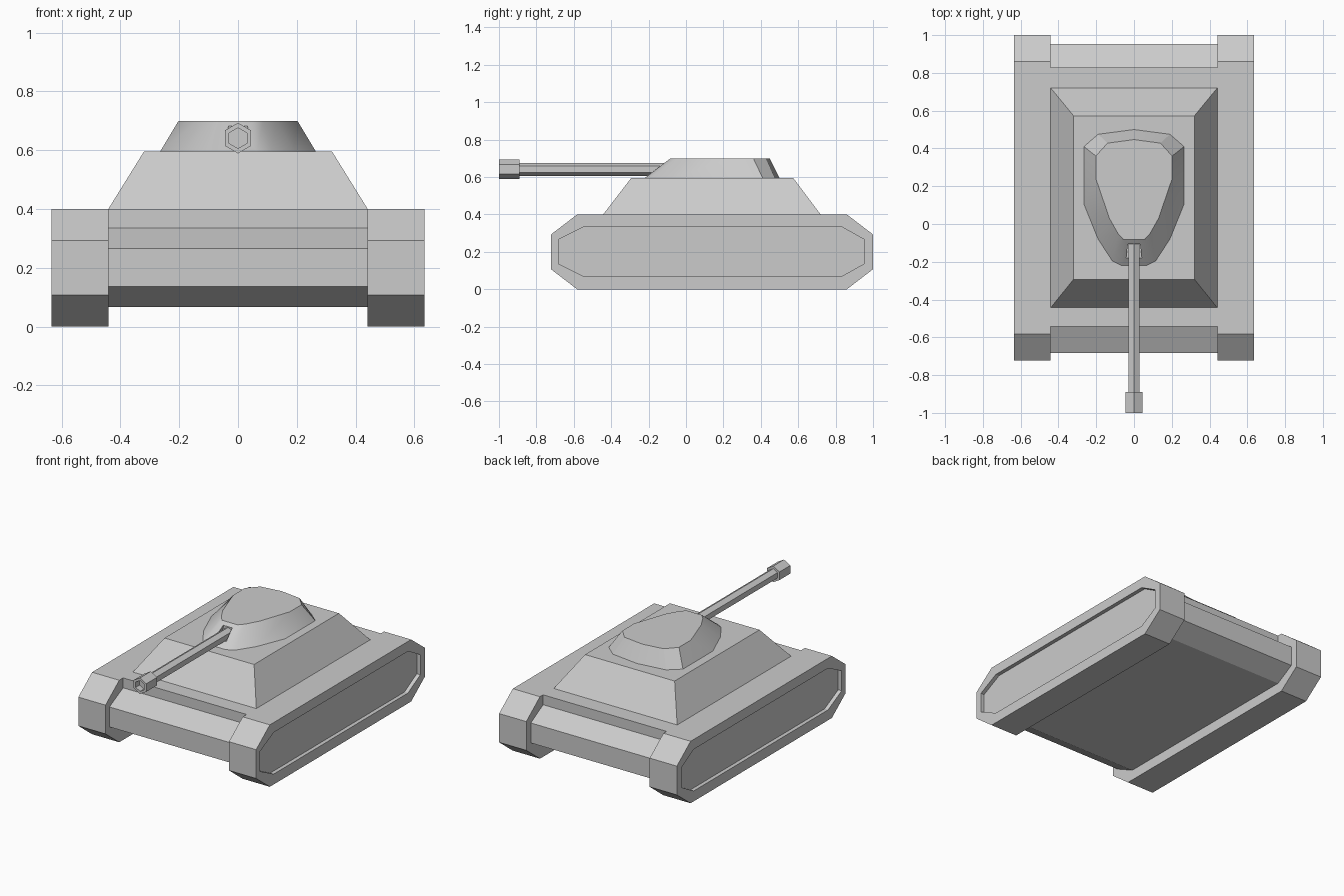
import bpy, bmesh
from math import radians, sin, cos, pi

default_cube = bpy.data.objects.get("Cube")
if default_cube:
    bpy.data.objects.remove(default_cube, do_unlink=True)

GREY = (0.6, 0.6, 0.6, 1.0)
armour = bpy.data.materials.new("armour_grey")
armour.use_nodes = True
armour.diffuse_color = GREY
for node in armour.node_tree.nodes:
    if node.type == 'BSDF_PRINCIPLED':
        node.inputs["Base Color"].default_value = GREY


def loft(name, rings):
    """Skin a list of equal-length point rings and cap both ends."""
    bm = bmesh.new()
    loops = [[bm.verts.new(point) for point in ring] for ring in rings]
    for lower, upper in zip(loops, loops[1:]):
        for i in range(len(lower)):
            j = (i + 1) % len(lower)
            bm.faces.new((lower[i], lower[j], upper[j], upper[i]))
    bm.faces.new(loops[0])
    bm.faces.new(loops[-1])
    bmesh.ops.recalc_face_normals(bm, faces=bm.faces[:])
    mesh = bpy.data.meshes.new(name)
    bm.to_mesh(mesh)
    bm.free()
    mesh.materials.append(armour)
    obj = bpy.data.objects.new(name, mesh)
    bpy.context.collection.objects.link(obj)
    return obj


def side_ring(x, profile):
    return [(x, y, z) for y, z in profile]


def chamfered(front, back, bottom, top, run_front, run_back, rise):
    """Eight-sided side profile with cut corners."""
    return [(front, bottom + rise), (front, top - rise),
            (front + run_front, top), (back - run_back, top),
            (back, top - rise), (back, bottom + rise),
            (back - run_back, bottom), (front + run_front, bottom)]


def rectangle(half_width, front, back, z):
    return [(-half_width, front, z), (half_width, front, z),
            (half_width, back, z), (-half_width, back, z)]


def hexagon(y, radius, z=0.641):
    return [(radius * sin(i * pi / 3), y, z + radius * cos(i * pi / 3)) for i in range(6)]


def mirrored_outline(half, tail, z):
    """Outline from the right half, front to back, closed by a rear centre point."""
    right = [(x, y, z) for x, y in half]
    left = [(-x, y, z) for x, y in reversed(half)]
    return right + [(0, tail, z)] + left


# Tracks with a recessed outer panel
INNER, OUTER, PANEL = 0.441, 0.635, 0.61
belt = chamfered(-0.722, 1.0, 0, 0.4, 0.14, 0.14, 0.107)
panel = chamfered(-0.682, 0.953, 0.067, 0.336, 0.14, 0.125, 0.07)
for side, label in ((1, "left"), (-1, "right")):
    loft(label + "_track", [side_ring(side * INNER, belt), side_ring(side * OUTER, belt),
                            side_ring(side * OUTER, panel), side_ring(side * PANEL, panel)])

# Hull with a raised deck flush with the tracks
hull_profile = panel[:3] + [(panel[2][0], 0.4), (panel[3][0], 0.4)] + panel[3:]
loft("hull", [side_ring(-INNER, hull_profile), side_ring(INNER, hull_profile)])

# Sloped superstructure
loft("superstructure", [rectangle(INNER, -0.443, 0.72, 0.4),
                        rectangle(0.32, -0.293, 0.573, 0.595)])

# Turret
base = [(0.065, -0.22), (0.115, -0.195), (0.19, -0.08),
        (0.265, 0.105), (0.265, 0.41), (0.19, 0.475)]
roof = [(0.055, -0.083), (0.085, -0.05), (0.13, 0.03),
        (0.202, 0.24), (0.202, 0.36), (0.14, 0.428)]
turret = loft("turret", [mirrored_outline(base, 0.5, 0.595),
                         mirrored_outline(roof, 0.447, 0.7)])

# Gun slot cut in the turret face
cutter = loft("slot_cutter", [
    [(-0.042, y, 0.625), (0.042, y, 0.625), (0.032, y, 0.683), (-0.032, y, 0.683)]
    for y in (-0.3, -0.1)])
cutter.hide_render = True
cutter.hide_set(True)
cutter.display_type = 'WIRE'
slot = turret.modifiers.new("gun_slot", 'BOOLEAN')
slot.operation = 'DIFFERENCE'
slot.solver = 'EXACT'
slot.object = cutter
bpy.context.view_layer.objects.active = turret
turret.select_set(True)
bpy.ops.object.modifier_apply(modifier=slot.name)
bpy.data.objects.remove(cutter, do_unlink=True)
bpy.ops.object.shade_smooth_by_angle(angle=radians(30))

# Gun barrel and hollow muzzle
BORE, BRAKE = 0.035, 0.052
loft("gun_barrel", [hexagon(-0.09, BORE), hexagon(-0.89, BORE), hexagon(-0.89, BRAKE),
                    hexagon(-1.0, BRAKE), hexagon(-1.0, BORE), hexagon(-0.96, BORE)])
